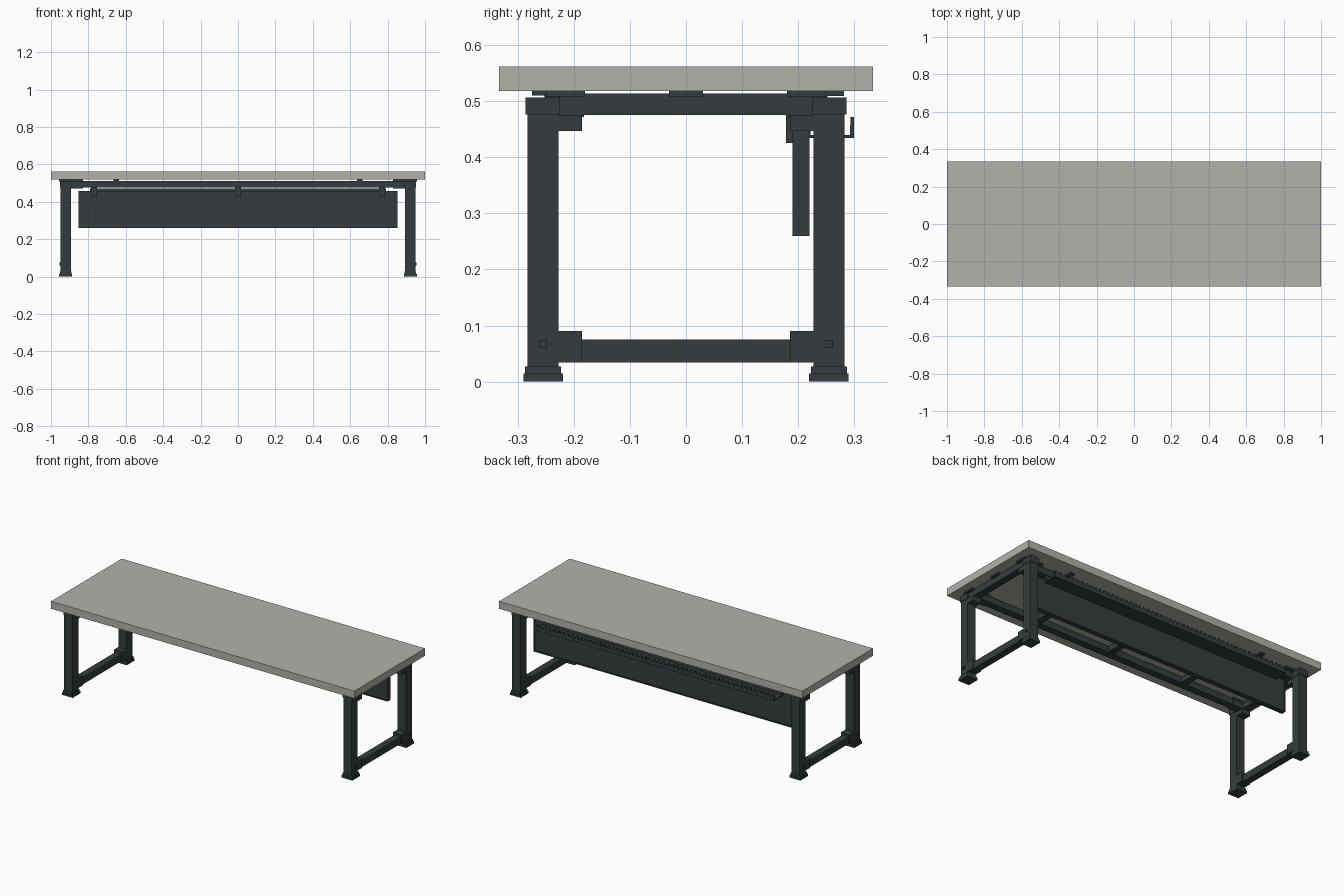
import bpy, bmesh


def material(name, rgb):
    m = bpy.data.materials.new(name)
    m.diffuse_color = (*rgb, 1)
    return m


GREY = material("warm_grey_top", (0.45, 0.45, 0.41))
STEEL = material("dark_steel", (0.036, 0.046, 0.047))


def boxes(name, items, mat=STEEL):
    """One object made of boxes given as (x0, x1, y0, y1, z0, z1)."""
    bm = bmesh.new()
    for x0, x1, y0, y1, z0, z1 in items:
        vs = bmesh.ops.create_cube(bm, size=1)["verts"]
        for v in vs:
            v.co = (x0 + (v.co.x + .5) * (x1 - x0),
                    y0 + (v.co.y + .5) * (y1 - y0),
                    z0 + (v.co.z + .5) * (z1 - z0))
    mesh = bpy.data.meshes.new(name)
    bm.to_mesh(mesh)
    bm.free()
    mesh.materials.append(mat)
    ob = bpy.data.objects.new(name, mesh)
    bpy.context.collection.objects.link(ob)
    return ob


def mirrored(name, items, x=True, y=False):
    ob = boxes(name, items)
    mod = ob.modifiers.new("mirror", "MIRROR")
    mod.use_axis = (x, y, False)
    return ob


# Table top
boxes("table_top", [(-1, 1, -.333, .333, .518, .562)], GREY)

# Four legs with caps and stepped feet
mirrored("legs", [(.893, .948, .227, .283, .027, .507)], y=True)
mirrored("leg_caps", [(.89, .951, .225, .286, .476, .507)], y=True)
mirrored("feet", [(.887, .957, .219, .290, 0, .014),
                  (.890, .953, .223, .287, .014, .027)], y=True)
mirrored("leg_bolts", [(.948, .955, .248, .262, .06, .074)], y=True)

# Side frame rails and corner sleeves
mirrored("side_rails", [(.90, .942, -.227, .227, .034, .075),
                        (.90, .942, -.252, .252, .475, .514)])
mirrored("corner_sleeves", [(.893, .948, .185, .227, .447, .475),
                            (.893, .948, .185, .227, .034, .090)], y=True)

# Long beams, their end sleeves, and cross beams
mirrored("long_beams", [(-.90, .90, .185, .227, .475, .512)], x=False, y=True)
mirrored("beam_sleeves", [(.83, .895, .182, .23, .472, .514)], y=True)
boxes("cross_beams", [(x - .02, x + .02, -.187, .187, .478, .510)
                      for x in (-.5, 0, .5)])

# Mounting plates between frame and top
mirrored("mounting_plates", [(.83, .957, .18, .25, .508, .518),
                             (.635, .665, .20, .275, .510, .518)], y=True)
mirrored("middle_plates", [(.89, .957, -.03, .03, .508, .518)])
mirrored("rear_tabs", [(.90, .94, .25, .282, .509, .518)])

# Modesty panel with folded rim, hung on three clips
boxes("modesty_panel", [(-.848, .848, .194, .216, .266, .452)])
boxes("panel_rim", [(-.853, .853, .190, .220, .260, .267),
                    (-.853, .853, .190, .220, .451, .458),
                    (-.853, -.846, .190, .220, .260, .458),
                    (.846, .853, .190, .220, .260, .458)])
boxes("panel_clips", [b for x in (-.77, 0, .77) for b in (
    (x - .016, x + .016, .178, .192, .425, .478),
    (x - .016, x + .016, .178, .222, .455, .478))])

# Cable tray with a toothed rear lip
boxes("cable_tray", [(-.79, .79, .216, .300, .434, .440),
                     (-.79, .79, .216, .222, .434, .470),
                     (-.79, .79, .292, .300, .434, .457)])
teeth = 53
boxes("tray_teeth", [(x, x + .016, .293, .300, .455, .472)
                     for x in (-.79 + 1.564 * i / (teeth - 1) for i in range(teeth))])
